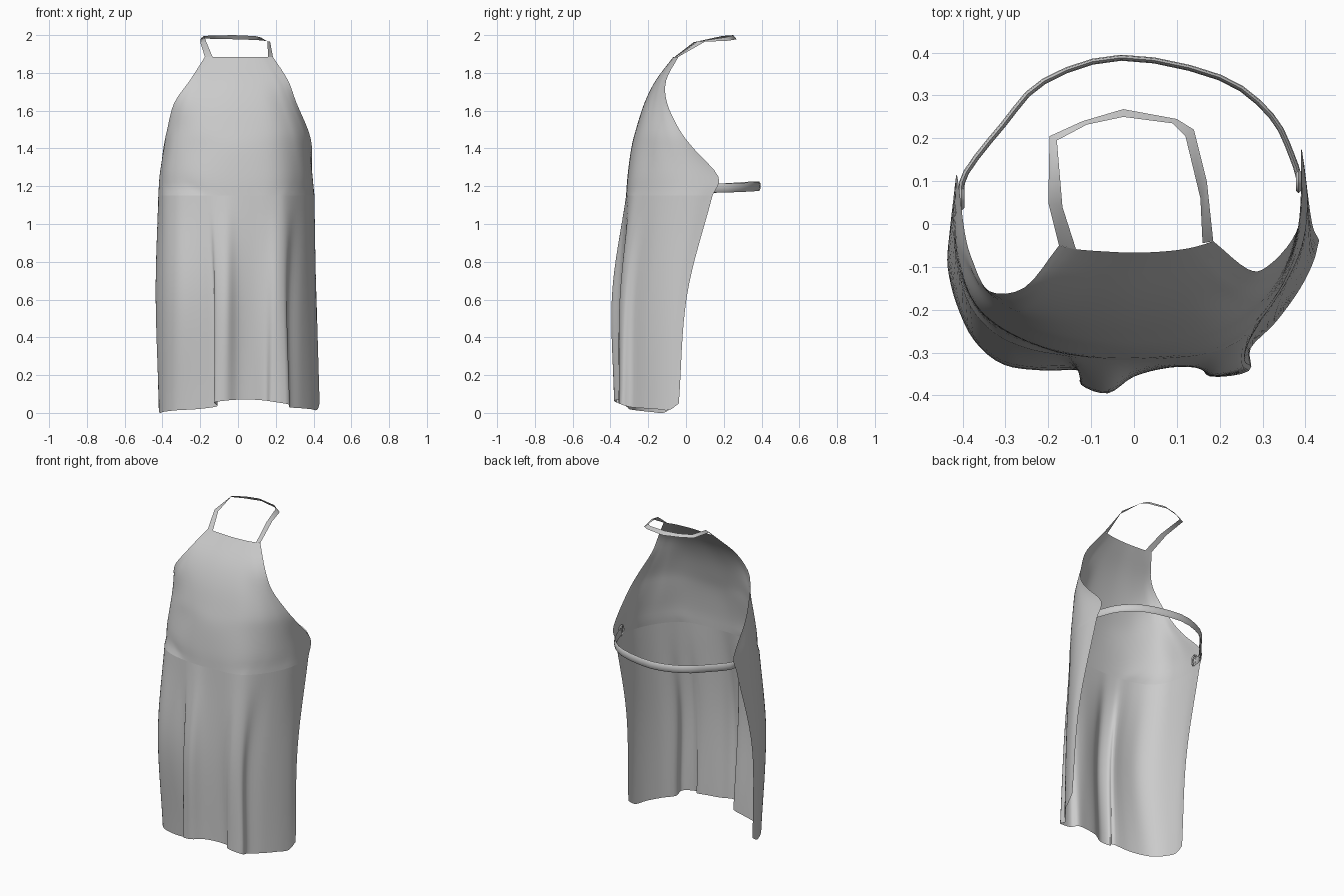
import bpy, math
from mathutils import Vector

if "Cube" in bpy.data.objects:
    bpy.data.objects.remove(bpy.data.objects["Cube"])

cloth = bpy.data.materials.new("grey_cloth")
cloth.use_nodes = True
GREY = (0.6, 0.6, 0.6, 1)
cloth.diffuse_color = GREY
cloth.node_tree.nodes["Principled BSDF"].inputs["Base Color"].default_value = GREY


def spline(pts, steps):
    """Resample points along a smooth curve that passes through all of them."""
    out = []
    for i in range(len(pts) - 1):
        b, c = pts[i], pts[i + 1]
        a = pts[i - 1] if i else b * 2 - c
        d = pts[i + 2] if i + 2 < len(pts) else c * 2 - b
        for s in range(steps):
            t = s / steps
            out.append(0.5 * (2 * b + (c - a) * t + (2 * a - 5 * b + 4 * c - d) * t * t
                              + (3 * b - a - 3 * c + d) * t ** 3))
    return out + [pts[-1]]


def grid_object(name, rows, close=False):
    """Join rows of points into a sheet, or a tube when closed."""
    n = len(rows[0])
    faces = []
    for r in range(len(rows) - 1):
        for k in range(n if close else n - 1):
            k2 = (k + 1) % n
            faces.append((r * n + k, r * n + k2, (r + 1) * n + k2, (r + 1) * n + k))
    mesh = bpy.data.meshes.new(name)
    mesh.from_pydata([p for row in rows for p in row], [], faces)
    mesh.materials.append(cloth)
    ob = bpy.data.objects.new(name, mesh)
    bpy.context.collection.objects.link(ob)
    bpy.ops.object.select_all(action="DESELECT")
    ob.select_set(True)
    bpy.context.view_layer.objects.active = ob
    bpy.ops.object.shade_smooth_by_angle(angle=math.radians(60))


def loft(name, sections, down):
    """Smooth sheet through a stack of sections, each resampled to 73 points."""
    rows = [spline(s, 72 // (len(s) - 1)) for s in sections]
    columns = [spline(list(col), down) for col in zip(*rows)]
    grid_object(name, list(zip(*columns)))


def level(pts, z):
    return [Vector((x, y, z)) for x, y in pts]


def strap_tube(name, path, half_w, half_h, sides=8):
    """Flattened tube along a path, tall in z and thin sideways."""
    rows = []
    n = len(path)
    for i, p in enumerate(path):
        d = path[min(i + 1, n - 1)] - path[max(i - 1, 0)]
        side = Vector((d.y, -d.x, 0)).normalized()
        rows.append([p + side * half_w * math.cos(a) + Vector((0, 0, half_h * math.sin(a)))
                     for a in (math.tau * k / sides for k in range(sides))])
    grid_object(name, rows, close=True)


# Waist line shared by the bib and the skirt, from one side edge to the other
waist = [(-.418, .09), (-.422, 0), (-.412, -.1), (-.383, -.19), (-.325, -.255), (-.25, -.29),
         (-.17, -.306), (-.12, -.313), (-.06, -.317), (0, -.317), (.08, -.313), (.15, -.306),
         (.21, -.29), (.255, -.264), (.31, -.205), (.36, -.127), (.395, -.04), (.405, .05), (.397, .14)]

# Bib: height, then plan points from edge to edge
bib = [
    (1.885, [(-.175, -.05), (-.155, -.055), (-.125, -.06), (-.07, -.064), (0, -.067),
             (.07, -.064), (.12, -.058), (.155, -.05), (.185, -.04)]),
    (1.76, [(-.255, -.148), (-.235, -.152), (-.2, -.155), (-.12, -.158), (-.01, -.16),
            (.11, -.15), (.19, -.135), (.23, -.12), (.265, -.105)]),
    (1.64, [(-.338, -.157), (-.31, -.175), (-.26, -.2), (-.16, -.215), (-.02, -.22),
            (.14, -.205), (.23, -.17), (.28, -.135), (.31, -.1)]),
    (1.5, [(-.375, -.09), (-.36, -.14), (-.305, -.2), (-.19, -.25), (-.02, -.265),
           (.17, -.245), (.28, -.185), (.34, -.11), (.37, -.035)]),
    (1.4, [(-.395, -.02), (-.385, -.1), (-.333, -.2), (-.2, -.265), (-.02, -.29),
           (.18, -.265), (.3, -.185), (.365, -.08), (.392, .04)]),
    (1.25, [(-.412, .11), (-.412, -.06), (-.36, -.2), (-.215, -.286), (-.02, -.31),
            (.2, -.283), (.325, -.175), (.39, -.02), (.39, .172)]),
]
loft("bib", [level(pts, z) for z, pts in bib] + [level(waist, 1.15)], 4)

# Skirt: middle and hem sections, with two pleats growing downwards
middle = [(-.432, -.045), (-.435, -.1), (-.415, -.185), (-.373, -.272), (-.305, -.328), (-.21, -.342),
          (-.128, -.342), (-.122, -.372), (-.06, -.392), (0, -.355), (.08, -.335), (.145, -.335),
          (.195, -.35), (.252, -.325), (.268, -.275), (.33, -.21), (.38, -.13), (.41, -.055), (.415, .005)]
hem = [(-.42, -.07), (-.415, -.12), (-.397, -.18), (-.363, -.235), (-.31, -.273), (-.215, -.3),
       (-.11, -.318), (-.127, -.367), (-.065, -.38), (0, -.345), (.08, -.33), (.148, -.325),
       (.178, -.356), (.268, -.343), (.272, -.29), (.33, -.23), (.385, -.155), (.418, -.09), (.432, -.038)]
hem_z = [.03, .0, .005, .01, .015, .02, .035, .055, .065, .07, .07, .065, .06, .045, .03,
         .025, .02, .015, .05]
loft("skirt", [level(waist, 1.15), level(middle, .62),
               [Vector((x, y, z)) for (x, y), z in zip(hem, hem_z)]], 8)

# Neck strap: a flat ribbon between an outer and an inner edge
outer = [(-.175, -.05, 1.885), (-.2, .05, 1.96), (-.197, .205, 1.982), (-.12, .24, 1.98),
         (-.025, .268, 1.978), (.1, .245, 1.974), (.14, .22, 1.97), (.17, .1, 1.965), (.185, -.04, 1.885)]
inner = [(-.135, -.06, 1.885), (-.167, .04, 1.962), (-.18, .195, 1.996), (-.11, .232, 1.998),
         (-.025, .25, 2.0), (.09, .235, 1.995), (.12, .205, 1.988), (.155, .06, 1.967), (.16, -.045, 1.885)]
grid_object("neck_strap", [[Vector(a), Vector(b)] for a, b in zip(outer, inner)])

# Waist strap around the back
back = [(-.404, .06, 1.19), (-.392, .12, 1.188), (-.305, .232, 1.193), (-.21, .333, 1.2),
        (-.03, .388, 1.2), (.2, .342, 1.196), (.32, .253, 1.192), (.37, .155, 1.19), (.387, .1, 1.19)]
strap_tube("waist_strap", spline([Vector(p) for p in back], 3), .007, .024)

# Small loops holding the strap ends inside the side edges
for name, x, y in (("right_strap_loop", -.402, .06), ("left_strap_loop", .384, .1)):
    ring = []
    for k in range(9):
        a = math.tau * k / 8
        c = Vector((x, y + .022 * math.cos(a), 1.2 + .032 * math.sin(a)))
        radial = Vector((0, math.cos(a), math.sin(a))) * .006
        ring.append([c + radial, c + Vector((.006, 0, 0)), c - radial, c - Vector((.006, 0, 0))])
    grid_object(name, ring, close=True)
